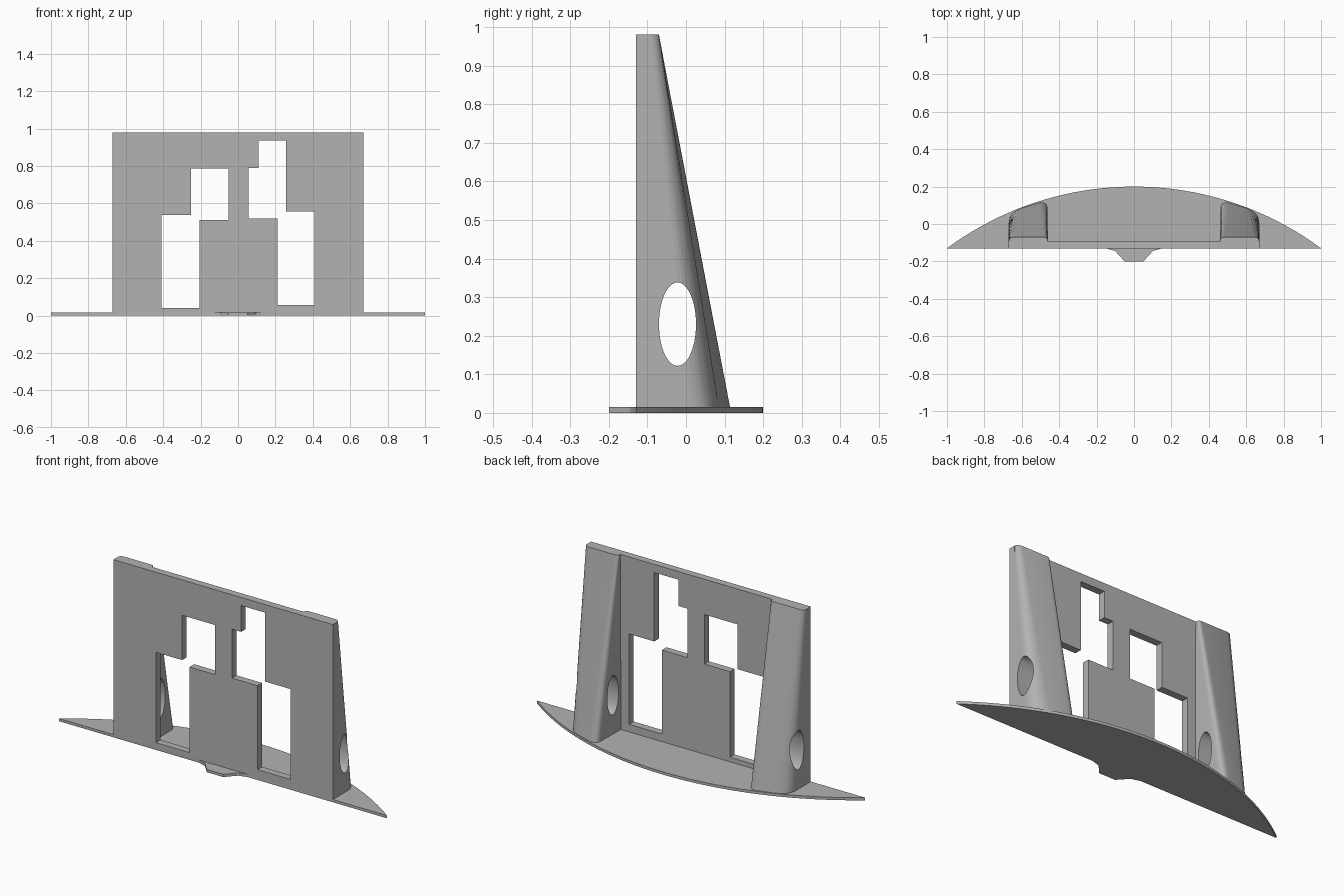
import bpy, bmesh, math
from mathutils import Vector

old = bpy.data.objects.get("Cube")
if old:
    bpy.data.objects.remove(old, do_unlink=True)

grey = bpy.data.materials.new("plain grey")
grey.use_nodes = True
grey.diffuse_color = (0.45, 0.45, 0.45, 1)
grey.node_tree.nodes["Principled BSDF"].inputs["Base Color"].default_value = (0.45, 0.45, 0.45, 1)


def loft(name, bottom, top):
    """Closed solid between two matching rings of 3D points."""
    bm = bmesh.new()
    a = [bm.verts.new(p) for p in bottom]
    b = [bm.verts.new(p) for p in top]
    bm.faces.new(a)
    bm.faces.new(b)
    n = len(a)
    for i in range(n):
        j = (i + 1) % n
        bm.faces.new((a[i], a[j], b[j], b[i]))
    bmesh.ops.recalc_face_normals(bm, faces=bm.faces)
    mesh = bpy.data.meshes.new(name)
    bm.to_mesh(mesh)
    bm.free()
    mesh.materials.append(grey)
    ob = bpy.data.objects.new(name, mesh)
    bpy.context.collection.objects.link(ob)
    return ob


def slab_y(name, outline, y0, y1):
    return loft(name, [(x, y0, z) for x, z in outline], [(x, y1, z) for x, z in outline])


def select(ob):
    bpy.ops.object.select_all(action="DESELECT")
    ob.select_set(True)
    bpy.context.view_layer.objects.active = ob


def combine(ob, other, operation):
    """Apply a boolean and remove the second solid."""
    mod = ob.modifiers.new("combine", "BOOLEAN")
    mod.operation = operation
    mod.solver = "EXACT"
    mod.object = other
    select(ob)
    bpy.ops.object.modifier_apply(modifier=mod.name)
    bpy.data.objects.remove(other, do_unlink=True)


def bend(p, c, q, steps=8):
    """Rounded corner from p to q, pulled towards c."""
    p, c, q = Vector(p), Vector(c), Vector(q)
    ts = [i / steps for i in range(steps + 1)]
    return [p * (1 - t) ** 2 + c * 2 * t * (1 - t) + q * t * t for t in ts]


FLOOR, TOP, FRONT, BACK = 0.015, 0.98, -0.13, -0.09
WIDTH = 0.67

# Base plate: bow-shaped back, straight front with a small tab
R = (1 + 0.33 ** 2) / (2 * 0.33)
half = math.asin(1 / R)
base_outline = []
for i in range(49):
    a = half * (1 - i / 24)
    base_outline.append((R * math.sin(a), 0.2 - R + R * math.cos(a)))
tab = [(-0.15, -0.13), (-0.1, -0.145), (-0.05, -0.2)]
base_outline += tab + [(-x, y) for x, y in reversed(tab)]
base = loft("base_plate", [(x, y, 0) for x, y in base_outline],
            [(x, y, FLOOR) for x, y in base_outline])

# Upright panel
panel = slab_y("upright_panel",
               [(-WIDTH, FLOOR), (WIDTH, FLOOR), (WIDTH, TOP), (-WIDTH, TOP)], FRONT, BACK)

# Tapering rear pillars with rounded corners and an oval through-hole
foot = [(WIDTH, -0.11)] + bend((WIDTH, 0.0), (WIDTH, 0.06), (0.6, 0.085)) \
    + bend((0.51, 0.112), (0.467, 0.122), (0.463, 0.085)) + [(0.46, -0.11)]
head = [(WIDTH, -0.11)] + bend((WIDTH, -0.095), (WIDTH, -0.07), (0.64, -0.07)) \
    + bend((0.485, -0.07), (0.465, -0.07), (0.463, -0.085)) + [(0.46, -0.11)]
for side, label in ((1, "left"), (-1, "right")):
    pillar = loft(label + "_pillar", [(side * x, y, FLOOR) for x, y in foot],
                  [(side * x, y, TOP) for x, y in head])
    ring = [(-0.022 + 0.048 * math.cos(i * math.tau / 48),
             0.23 + 0.108 * math.sin(i * math.tau / 48)) for i in range(48)]
    oval = loft("oval_cutter", [(side * 0.3, y, z) for y, z in ring],
                [(side * 0.9, y, z) for y, z in ring])
    combine(pillar, oval, "DIFFERENCE")
    combine(panel, pillar, "UNION")

# Stepped window openings
right_window = [(-0.41, 0.04), (-0.205, 0.04), (-0.205, 0.512), (-0.05, 0.512),
                (-0.05, 0.785), (-0.25, 0.785), (-0.25, 0.538), (-0.41, 0.538)]
left_window = [(0.21, 0.057), (0.41, 0.057), (0.41, 0.555), (0.257, 0.555), (0.257, 0.935),
               (0.11, 0.935), (0.11, 0.79), (0.055, 0.79), (0.055, 0.52), (0.21, 0.52)]
for outline in (right_window, left_window):
    combine(panel, slab_y("window_cutter", outline, -0.2, -0.05), "DIFFERENCE")

for ob in (base, panel):
    select(ob)
    bpy.ops.object.shade_smooth_by_angle(angle=math.radians(30))
